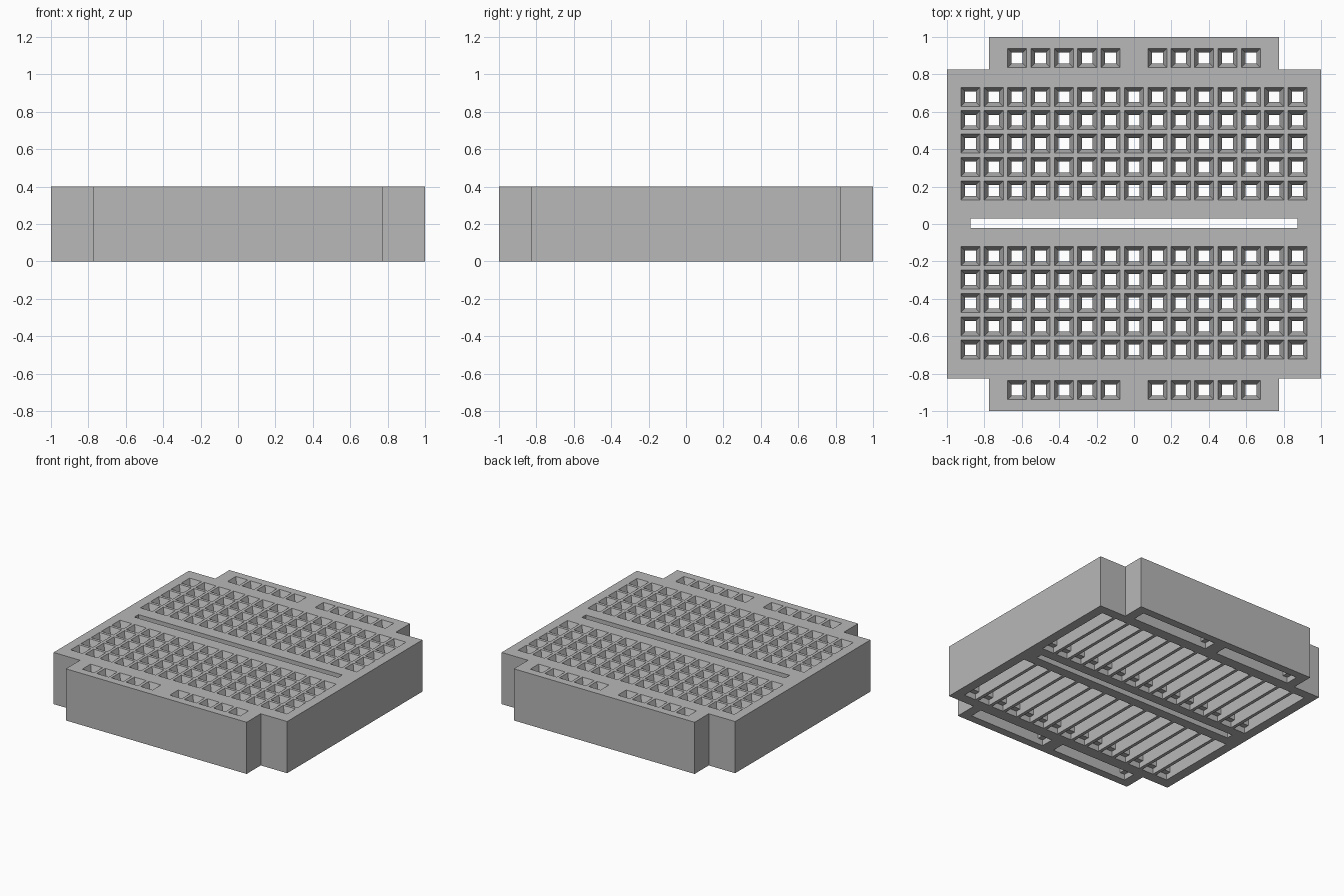
import bpy, bmesh
from mathutils import Vector

if "Cube" in bpy.data.objects:
    bpy.data.objects.remove(bpy.data.objects["Cube"], do_unlink=True)

HEIGHT = 0.4
PITCH = 0.125
OFFSET = 0.004          # pattern sits slightly off centre in y

grey = bpy.data.materials.new("housing grey")
grey.use_nodes = True
colour = (0.48, 0.48, 0.48, 1)
grey.diffuse_color = colour
grey.node_tree.nodes["Principled BSDF"].inputs["Base Color"].default_value = colour


def loft(bm, rings):
    """Join matching rings of points into a closed solid."""
    loops = [[bm.verts.new(p) for p in ring] for ring in rings]
    n = len(loops[0])
    for a, b in zip(loops, loops[1:]):
        for i in range(n):
            j = (i + 1) % n
            bm.faces.new((a[i], a[j], b[j], b[i]))
    bm.faces.new(loops[0][::-1])
    bm.faces.new(loops[-1])


def make_object(name, bm):
    bmesh.ops.recalc_face_normals(bm, faces=bm.faces)
    mesh = bpy.data.meshes.new(name)
    bm.to_mesh(mesh)
    bm.free()
    mesh.materials.append(grey)
    obj = bpy.data.objects.new(name, mesh)
    bpy.context.collection.objects.link(obj)
    return obj


def square(cx, cy, z, h):
    return [(cx - h, cy - h, z), (cx + h, cy - h, z),
            (cx + h, cy + h, z), (cx - h, cy + h, z)]


def pin_hole(bm, cx, cy):
    """Square funnel above a straight throat."""
    loft(bm, [square(cx, cy, 0.26, 0.029), square(cx, cy, 0.345, 0.029),
              square(cx, cy, HEIGHT, 0.051), square(cx, cy, HEIGHT + 0.02, 0.059)])


def contact_slot(bm, cx, cy, along_x):
    """Long pocket from below with a shallow shelf at each end."""
    half, shelf, deep, shallow, width = 0.325, 0.04, 0.28, 0.045, 0.05
    side = [(half, -0.05), (half, shallow), (half - shelf, shallow), (half - shelf, deep)]
    profile = side + [(-s, z) for s, z in reversed(side)]
    rings = []
    for w in (-width, width):
        if along_x:
            rings.append([(cx + s, cy + w, z) for s, z in profile])
        else:
            rings.append([(cx + w, cy + s, z) for s, z in profile])
    loft(bm, rings)


# Housing body with a stepped outline
corner = [(1, -0.827), (1, 0.827), (0.774, 0.827), (0.774, 1)]
outline = corner + [(-x, y) for x, y in reversed(corner)]
outline += [(-0.774, -1), (0.774, -1)]
outline.insert(-2, (-0.774, -0.827))
outline.append((0.774, -0.827))
bm = bmesh.new()
loft(bm, [[(x, y, z) for x, y in outline] for z in (0, HEIGHT)])
housing = make_object("connector_housing", bm)

# Pockets open at the bottom, and the through slot in the middle
slots = bmesh.new()
holes = bmesh.new()
for side in (-1, 1):
    middle = side * 0.426 + OFFSET
    edge = side * 0.888
    for column in range(-7, 8):
        contact_slot(slots, column * PITCH, middle, False)
        for row in range(-2, 3):
            pin_hole(holes, column * PITCH, middle + row * PITCH)
    # Two groups of five along each projecting edge
    for group in (-1, 1):
        contact_slot(slots, group * 0.375, edge, True)
        for i in range(1, 6):
            pin_hole(holes, group * i * PITCH, edge)

loft(slots, [[(x, y + OFFSET, z) for x, y in
              ((-0.873, -0.025), (0.873, -0.025), (0.873, 0.025), (-0.873, 0.025))]
             for z in (-0.05, HEIGHT + 0.05)])

cutters = [make_object("slot_cutter", slots), make_object("hole_cutter", holes)]
for cutter in cutters:
    cutter.hide_render = True
    mod = housing.modifiers.new(cutter.name, "BOOLEAN")
    mod.operation = "DIFFERENCE"
    mod.solver = "EXACT"
    mod.object = cutter

# Bake the cuts and drop the cutters
graph = bpy.context.evaluated_depsgraph_get()
baked = bpy.data.meshes.new_from_object(housing.evaluated_get(graph))
housing.modifiers.clear()
housing.data = baked
baked.name = "connector_housing"
for cutter in cutters:
    bpy.data.objects.remove(cutter, do_unlink=True)
